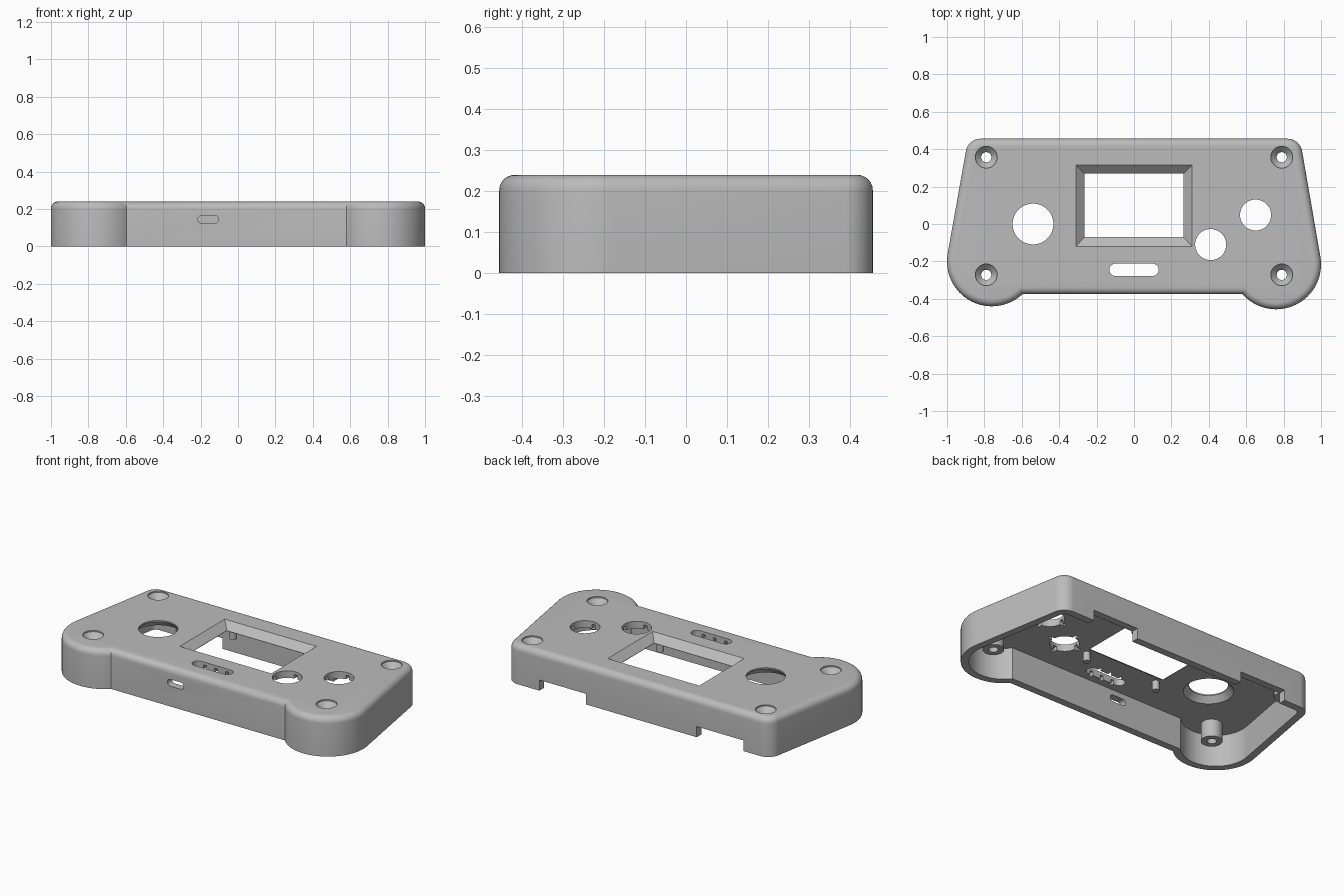
import bpy
import bmesh
from math import sin, cos, pi, asin, acos, atan2, hypot

cube = bpy.data.objects.get("Cube")
if cube:
    bpy.data.objects.remove(cube, do_unlink=True)

grey = bpy.data.materials.new("plain grey plastic")
grey.use_nodes = True
colour = (0.5, 0.5, 0.5, 1)
grey.diffuse_color = colour
grey.node_tree.nodes["Principled BSDF"].inputs["Base Color"].default_value = colour

HEIGHT, PLATE_Z, WALL, FILLET = 0.24, 0.197, 0.045, 0.038
FRONT, BACK = -0.375, 0.456


def loft(name, rings):
    """Closed solid through matching rings of points."""
    bm = bmesh.new()
    loops = [[bm.verts.new(p) for p in ring] for ring in rings]
    n = len(loops[0])
    for a, b in zip(loops, loops[1:]):
        for i in range(n):
            j = (i + 1) % n
            bm.faces.new((a[i], a[j], b[j], b[i]))
    bm.faces.new(loops[0][::-1])
    bm.faces.new(loops[-1])
    bmesh.ops.recalc_face_normals(bm, faces=bm.faces)
    mesh = bpy.data.meshes.new(name)
    bm.to_mesh(mesh)
    bm.free()
    mesh.materials.append(grey)
    obj = bpy.data.objects.new(name, mesh)
    bpy.context.collection.objects.link(obj)
    return obj


def combine(body, tool, operation="DIFFERENCE"):
    """Apply a boolean and discard the tool."""
    mod = body.modifiers.new("join", "BOOLEAN")
    mod.operation, mod.solver, mod.object = operation, "EXACT", tool
    bpy.context.view_layer.objects.active = body
    bpy.ops.object.modifier_apply(modifier=mod.name)
    bpy.data.objects.remove(tool, do_unlink=True)


def at(points, z):
    return [(x, y, z) for x, y in points]


def arc(cx, cy, r, a, b, n):
    return [(cx + r * cos(a + (b - a) * i / n), cy + r * sin(a + (b - a) * i / n))
            for i in range(n + 1)]


def half_outline(lobe_y, inset):
    """Grip lobe, sloping side and back corner on one side."""
    lobe_x, lobe_r, corner_x, corner_r = 0.76, 0.24, 0.82, 0.08
    corner_y = BACK - corner_r
    dx, dy = corner_x - lobe_x, corner_y - lobe_y
    tangent = atan2(dy, dx) - acos((lobe_r - corner_r) / hypot(dx, dy))
    start = -pi - asin((FRONT + inset - lobe_y) / (lobe_r - inset))
    return (arc(lobe_x, lobe_y, lobe_r - inset, start, tangent, 32)
            + arc(corner_x, corner_y, corner_r - inset, tangent, pi / 2, 12))


def outline(inset=0.0):
    left = half_outline(-0.216, inset)
    right = half_outline(-0.2, inset)
    return left + [(-x, y) for x, y in reversed(right)]


def round_solid(name, x, y, sections):
    """Turned solid from (radius, z) sections."""
    return loft(name, [at(arc(x, y, r, 0, 2 * pi, 48)[:-1], z) for r, z in sections])


def rect(x, y, hx, hy):
    return [(x - hx, y - hy), (x + hx, y - hy), (x + hx, y + hy), (x - hx, y + hy)]


def box(x, y, hx, hy, z0, z1):
    return loft("cutter", [at(rect(x, y, hx, hy), z) for z in (z0, z1)])


def stadium(x, y, half, r):
    return (arc(x + half - r, y, r, -pi / 2, pi / 2, 12)
            + arc(x - half + r, y, r, pi / 2, 3 * pi / 2, 12))


# Outer shell with rounded top edge, hollowed from below
steps = [pi / 2 * i / 6 for i in range(7)]
shell = loft("controller_shell", [at(outline(), 0)] + [
    at(outline(FILLET * (1 - cos(a))), HEIGHT - FILLET + FILLET * sin(a)) for a in steps])
combine(shell, loft("cavity", [at(outline(WALL), z) for z in (-0.1, PLATE_Z)]))

# Screw bosses and display pegs under the top plate
screws = [(sx * 0.79, y) for sx in (-1, 1) for y in (-0.272, 0.357)]
for x, y in screws:
    combine(shell, round_solid("boss", x, y, [(0.06, 0.09), (0.06, 0.215)]), "UNION")
for x in (-0.25, 0.25):
    for y in (-0.11, 0.31):
        combine(shell, round_solid("peg", x, y, [(0.021, 0.14), (0.021, 0.205)]), "UNION")

# Countersunk screw holes
for x, y in screws:
    combine(shell, round_solid("screw_hole", x, y, [
        (0.027, 0), (0.027, 0.2), (0.058, 0.232), (0.058, 0.3)]))

# Display window with sloped frame
combine(shell, loft("window", [
    at(rect(0, 0.1, 0.265, 0.17), 0.1), at(rect(0, 0.1, 0.265, 0.17), PLATE_Z + 0.002),
    at(rect(0, 0.0975, 0.31, 0.2175), HEIGHT), at(rect(0, 0.0975, 0.31, 0.2175), 0.3)]))

# Thumbstick hole, flared below
combine(shell, round_solid("stick_hole", -0.54, 0, [
    (0.145, 0.15), (0.14, PLATE_Z), (0.109, 0.232), (0.109, 0.3)]))

# Button holes with cross-shaped guide grooves below
for x, y in ((0.41, -0.11), (0.65, 0.048)):
    combine(shell, round_solid("button_hole", x, y, [(0.083, 0.1), (0.083, 0.3)]))
    for hx, hy in ((0.11, 0.011), (0.011, 0.11)):
        combine(shell, box(x, y, hx, hy, 0.15, 0.222))

# Small-button slot with guide grooves
slot = stadium(0, -0.245, 0.132, 0.033)
combine(shell, loft("slot", [at(slot, z) for z in (0.1, 0.3)]))
for x in (-0.075, 0, 0.075):
    combine(shell, box(x, -0.245, 0.01, 0.055, 0.15, 0.222))

# Cable port in the front wall
port = stadium(-0.16, 0.145, 0.055, 0.021)
combine(shell, loft("port", [[(x, y, z) for x, z in port] for y in (-0.45, -0.3)]))

# Two notches in the lower back wall
for x in (0.515, -0.55):
    combine(shell, box(x, 0.45, 0.158, 0.07, -0.05, 0.065))

# Smooth curved walls, keep crisp edges
bpy.ops.object.select_all(action="DESELECT")
shell.select_set(True)
bpy.context.view_layer.objects.active = shell
bpy.ops.object.shade_smooth_by_angle(angle=pi / 6)
